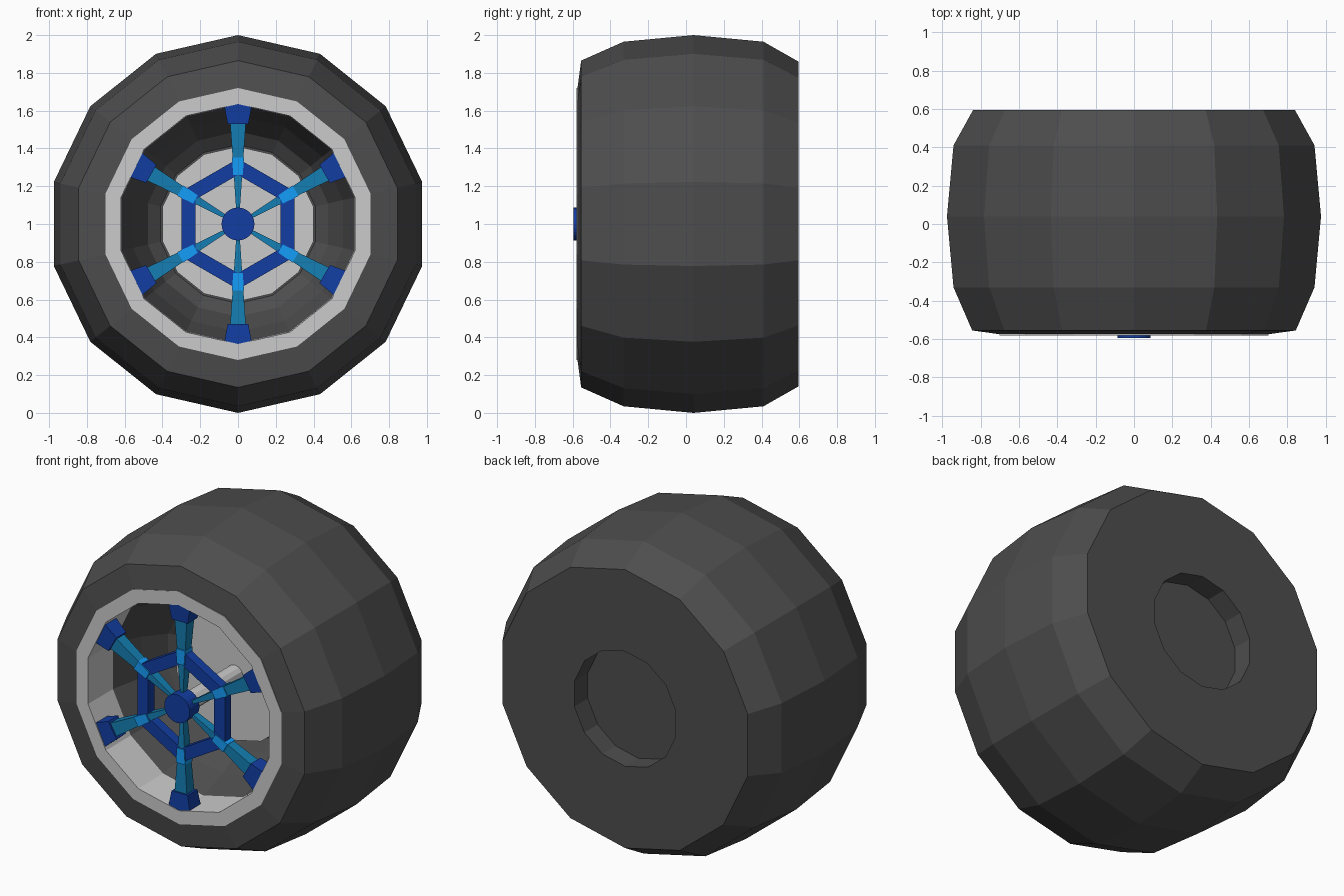
import bpy, bmesh
from math import sin, cos, tau

if "Cube" in bpy.data.objects:
    bpy.data.objects.remove(bpy.data.objects["Cube"])


def material(name, rgb):
    m = bpy.data.materials.new(name)
    m.diffuse_color = (*rgb, 1)
    m.use_nodes = True
    m.node_tree.nodes["Principled BSDF"].inputs["Base Color"].default_value = m.diffuse_color
    return m


RUBBER = material("rubber", (0.075, 0.075, 0.075))
BLUE = material("dark_blue", (0.006, 0.047, 0.36))
TEAL = material("teal", (0.007, 0.21, 0.45))
BRIGHT = material("bright_blue", (0.007, 0.34, 0.95))


def finish(name, bm, mat):
    bmesh.ops.remove_doubles(bm, verts=bm.verts, dist=1e-5)
    bmesh.ops.recalc_face_normals(bm, faces=bm.faces)
    me = bpy.data.meshes.new(name)
    bm.to_mesh(me)
    bm.free()
    if mat:
        me.materials.append(mat)
    ob = bpy.data.objects.new(name, me)
    bpy.context.collection.objects.link(ob)
    return ob


def lathe(name, profile, sides=14, mat=None, closed=False):
    """Spin (radius, y) points about the wheel axis; a vertex points up."""
    bm = bmesh.new()
    rings = []
    for r, y in profile:
        if r == 0:
            rings.append([bm.verts.new((0, y, 1))] * sides)
        else:
            rings.append([bm.verts.new((r * sin(tau * i / sides), y, 1 + r * cos(tau * i / sides)))
                          for i in range(sides)])
    pairs = list(zip(rings, rings[1:]))
    if closed:
        pairs.append((rings[-1], rings[0]))
    for a, b in pairs:
        for i in range(sides):
            j = (i + 1) % sides
            bm.faces.new(list(dict.fromkeys((a[i], a[j], b[j], b[i]))))
    return finish(name, bm, mat)


def radial_bars(name, inner, outer, mat, count=6):
    """Tapered bars around the axis; each end is (radius, half width, y front, y back)."""
    bm = bmesh.new()
    for k in range(count):
        a = tau * k / count
        ends = []
        for r, w, y0, y1 in (inner, outer):
            ends.append([bm.verts.new((r * sin(a) + s * cos(a), y, 1 + r * cos(a) - s * sin(a)))
                         for s, y in ((-w, y0), (w, y0), (w, y1), (-w, y1))])
        p, q = ends
        bm.faces.new(p)
        bm.faces.new(q[::-1])
        for i in range(4):
            j = (i + 1) % 4
            bm.faces.new((p[i], q[i], q[j], p[j]))
    return finish(name, bm, mat)


# Tyre: inner funnel, bulging tread, flat back with a recess
lathe("tyre", [(0, 0.05), (0.42, 0.05), (0.49, 0.0), (0.57, -0.15), (0.636, -0.34),
               (0.715, -0.575), (0.865, -0.555), (0.965, -0.33), (1.0, 0.04),
               (0.965, 0.41), (0.86, 0.595), (0.355, 0.595), (0.355, 0.465), (0, 0.465)],
      mat=RUBBER)

# Grey rim, brake disc and axle
lathe("rim", [(0.72, -0.58), (0.635, -0.58), (0.632, -0.34), (0.66, -0.34)], closed=True)
lathe("brake_disc", [(0, -0.03), (0.41, -0.03), (0.41, 0.06), (0, 0.06)])
lathe("axle", [(0, -0.55), (0.055, -0.55), (0.055, -0.02), (0, -0.02)], sides=12)

# Hub cap and hexagonal brace
lathe("hub_cap", [(0, -0.595), (0.087, -0.595), (0.087, -0.5), (0, -0.5)], sides=24, mat=BLUE)
lathe("hex_brace", [(0.346, -0.555), (0.26, -0.555), (0.26, -0.495), (0.346, -0.495)],
      sides=6, mat=BLUE, closed=True)

# Six spokes with connectors and end blocks
radial_bars("inner_spokes", (0.05, 0.008, -0.55, -0.51), (0.27, 0.023, -0.555, -0.495), TEAL)
radial_bars("spoke_connectors", (0.26, 0.025, -0.562, -0.488), (0.352, 0.032, -0.562, -0.488), BRIGHT)
radial_bars("outer_spokes", (0.345, 0.028, -0.555, -0.495), (0.54, 0.042, -0.56, -0.485), TEAL)
radial_bars("spoke_ends", (0.53, 0.055, -0.57, -0.475), (0.638, 0.075, -0.575, -0.465), BLUE)
